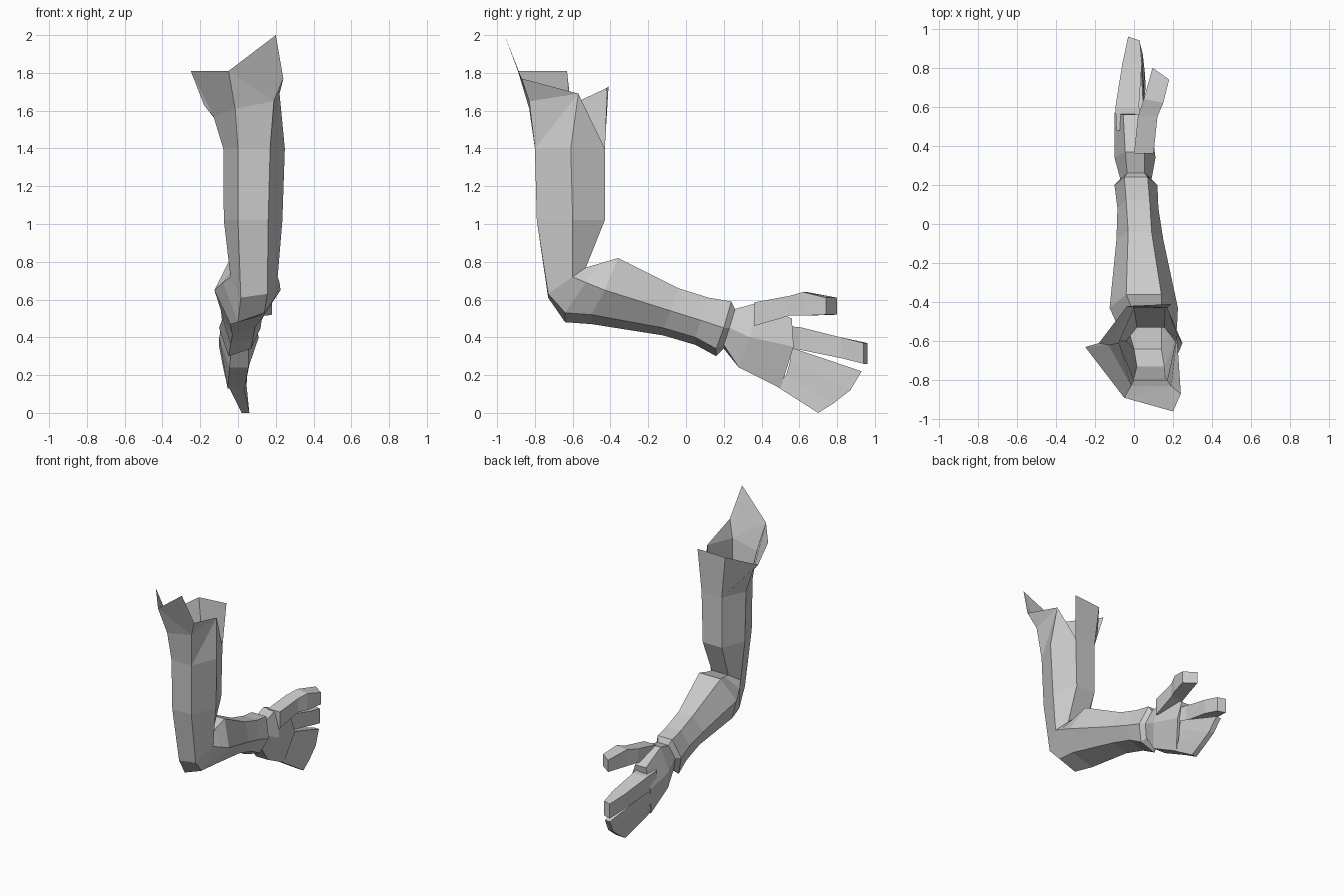
import bpy
import bmesh

# Remove the default cube if it is there
cube = bpy.data.objects.get("Cube")
if cube:
    bpy.data.objects.remove(cube, do_unlink=True)

# Single clay grey colour
grey = bpy.data.materials.new("clay_grey")
grey.use_nodes = True
colour = (0.6, 0.6, 0.6, 1)
grey.diffuse_color = colour
grey.node_tree.nodes["Principled BSDF"].inputs["Base Color"].default_value = colour


def finish(bm, name):
    """Turn a bmesh into a flat shaded object."""
    bmesh.ops.recalc_face_normals(bm, faces=bm.faces[:])
    mesh = bpy.data.meshes.new(name)
    bm.to_mesh(mesh)
    bm.free()
    mesh.materials.append(grey)
    obj = bpy.data.objects.new(name, mesh)
    bpy.context.collection.objects.link(obj)
    return obj


def loft(bm, rings, cap_start=False, cap_end=False):
    """Skin a list of closed point rings and return the vertex rings."""
    rows = [[bm.verts.new(point) for point in ring] for ring in rings]
    for lower, upper in zip(rows, rows[1:]):
        count = len(lower)
        for i in range(count):
            j = (i + 1) % count
            bm.faces.new((lower[i], lower[j], upper[j], upper[i]))
    if cap_start:
        bm.faces.new(rows[0][::-1])
    if cap_end:
        bm.faces.new(rows[-1])
    return rows


def hexagon(centre, pair, side, front, middle, back, tilt=0):
    """Six-sided section: outer pair, right side, inner pair, left side."""
    left, right = centre - pair, centre + pair
    (fy, fz), (by, bz) = front, back
    return [(left, fy, fz), (right, fy, fz + tilt),
            (centre + side, *middle),
            (right, by, bz), (left, by, bz),
            (centre - side, *middle)]


def box_ring(y, left, right, bottom, top, slant=0):
    """Four-sided finger section; slant pulls the right side back."""
    return [(left, y, bottom), (right, y - slant, bottom),
            (right, y - slant, top), (left, y, top)]


# Upper arm, elbow, forearm, wrist and palm as one skin
sections = [
    hexagon(.085, .085, .163, (-.8, 1.4), (-.61, 1.4), (-.43, 1.4)),
    hexagon(.08, .08, .155, (-.79, 1.02), (-.6, 1.02), (-.43, 1.02)),
    hexagon(.085, .07, .125, (-.73, .61), (-.6, .72), (-.53, .77), .02),
    hexagon(.07, .07, .15, (-.64, .48), (-.53, .69), (-.46, .79), .05),
    hexagon(.05, .09, .175, (-.5, .47), (-.43, .65), (-.36, .82), .05),
    hexagon(.03, .06, .12, (-.12, .41), (-.08, .54), (-.04, .66), .04),
    hexagon(.02, .06, .105, (.05, .36), (.08, .49), (.12, .61), .04),
    hexagon(.01, .06, .11, (.16, .3), (.2, .45), (.24, .59), .04),
    hexagon(.01, .045, .08, (.2, .34), (.23, .45), (.26, .55), .02),
    hexagon(.005, .05, .105, (.28, .24), (.34, .4), (.37, .58)),
    hexagon(-.01, .045, .09, (.5, .13), (.57, .35), (.56, .5)),
]
bm = bmesh.new()
rows = loft(bm, sections, cap_end=True)

# Torn flaps around the open shoulder
rim = dict(zip(("f1", "f2", "r", "b2", "b1", "l"), rows[0]))
flaps = {
    "mid_f1": (-.015, -.83, 1.61),
    "mid_f2": (.19, -.83, 1.65),
    "mid_l": (-.13, -.62, 1.57),
    "tip_f1": (-.05, -.89, 1.81),
    "tip_front": (.2, -.96, 2),
    "tip_f2": (.24, -.87, 1.77),
    "tip_r": (.22, -.57, 1.69),
    "tip_b2": (.19, -.41, 1.73),
    "tip_b1": (-.035, -.42, 1.72),
    "low_l": (-.18, -.61, 1.63),
    "tip_l": (-.25, -.63, 1.81),
}
for key, point in flaps.items():
    rim[key] = bm.verts.new(point)
for names in (
    "f1 f2 mid_f2 mid_f1",
    "mid_f1 mid_f2 tip_f1",
    "mid_f2 tip_front tip_f1",
    "mid_f2 tip_f2 tip_front",
    "f2 r tip_r",
    "f2 tip_r mid_f2",
    "mid_f2 tip_r tip_f2",
    "r b2 tip_r",
    "b2 b1 tip_b1 tip_b2",
    "b1 l mid_l",
    "b1 mid_l low_l tip_b1",
    "l f1 mid_f1 mid_l",
    "mid_l mid_f1 tip_f1 tip_l",
    "mid_l tip_l low_l",
):
    bm.faces.new([rim[key] for key in names.split()])
finish(bm, "arm")

# Thumb, leaning outwards
bm = bmesh.new()
loft(bm, [
    box_ring(.36, .0, .1, .46, .585),
    box_ring(.55, .02, .12, .515, .62),
    box_ring(.64, .05, .15, .515, .64, .02),
    box_ring(.8, .095, .18, .52, .61, .06),
], True, True)
finish(bm, "thumb")

# Long upper finger
bm = bmesh.new()
loft(bm, [
    box_ring(.48, -.09, .06, .34, .46),
    box_ring(.6, -.095, .025, .335, .455),
    box_ring(.82, -.06, .04, .29, .4),
    box_ring(.96, -.03, .03, .26, .37, .02),
], True, True)
finish(bm, "upper_finger")

# Fused lower fingers: a fan of rays from the palm edge to the curved tip
bm = bmesh.new()
rays = [
    # palm edge y, z, left, right, then tip y, z, left
    (.48, .14, -.05, .03, .7, 0, .02),
    (.53, .2, -.07, .04, .78, .05, .015),
    (.55, .27, -.085, .05, .87, .12, .005),
    (.56, .345, -.095, .05, .93, .22, -.01),
]
loft(bm, [
    [(left, y, z), (right, y, z), (tip + .04, ty, tz), (tip, ty, tz)]
    for y, z, left, right, ty, tz, tip in rays
], True, True)
finish(bm, "lower_fingers")
